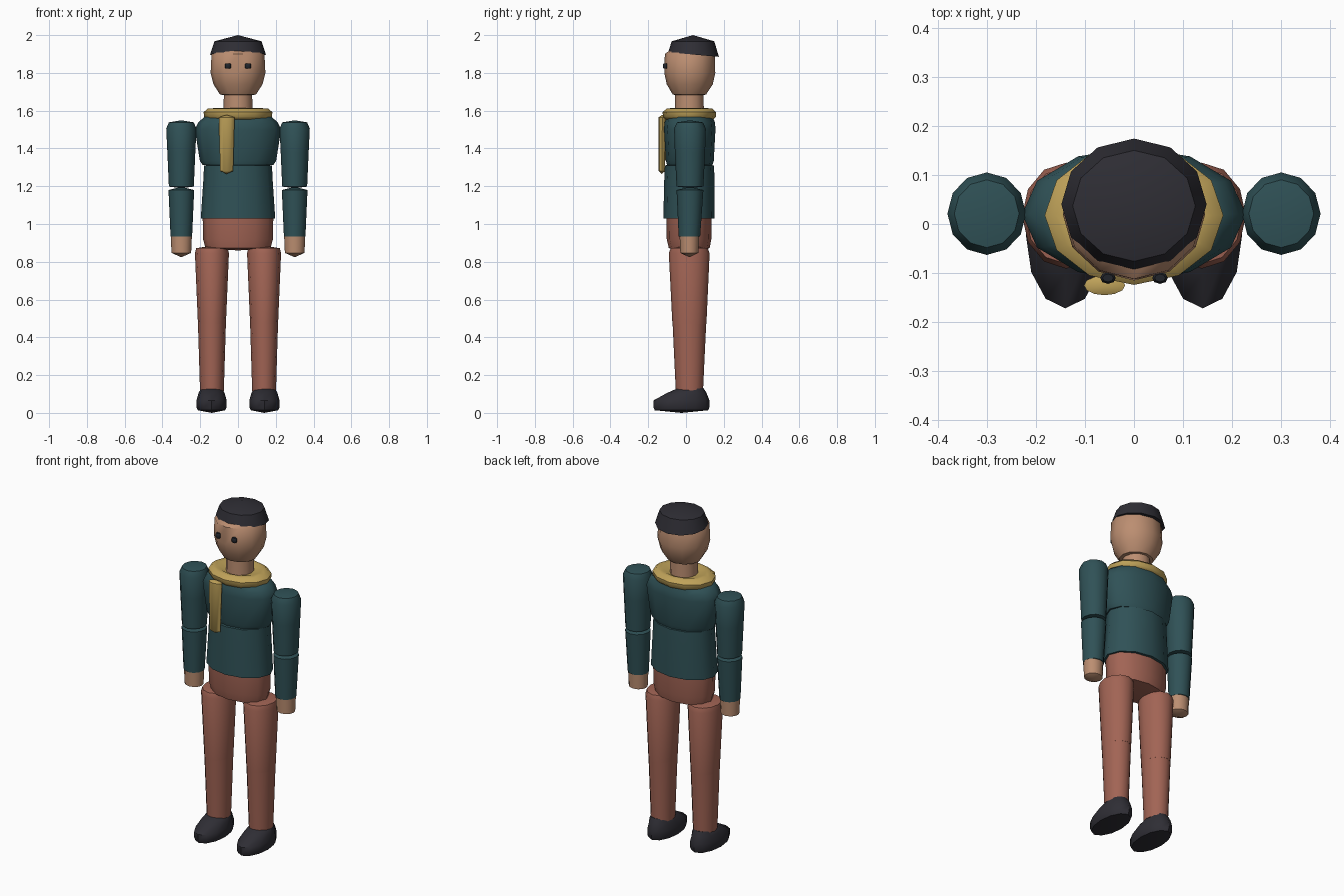
import bpy, bmesh, math


def material(name, rgb):
    m = bpy.data.materials.new(name)
    m.diffuse_color = (*rgb, 1)
    return m


SKIN = material("skin", (0.50, 0.27, 0.165))
TEAL = material("teal jacket", (0.029, 0.083, 0.094))
RUST = material("rust trousers", (0.36, 0.128, 0.09))
DARK = material("charcoal", (0.028, 0.027, 0.035))
GOLD = material("gold scarf", (0.52, 0.36, 0.10))
EYE = material("eye black", (0.015, 0.018, 0.024))


def loft(name, mat, cx, rings, low=None, high=None, n=12, tilt=0.0):
    """Skin ellipses (z, centre y, rx, ry); low / high are apex heights of the caps.
    tilt slopes the first ring along y."""
    bm = bmesh.new()
    loops = []
    for i, (z, cy, rx, ry) in enumerate(rings):
        loop = []
        for k in range(n):
            a = math.tau * k / n
            dy = ry * math.sin(a)
            loop.append(bm.verts.new((cx + rx * math.cos(a), cy + dy,
                                      z + (tilt * dy if i == 0 else 0))))
        loops.append(loop)
    for a, b in zip(loops, loops[1:]):
        for k in range(n):
            j = (k + 1) % n
            bm.faces.new((a[k], a[j], b[j], b[k]))
    for loop, ring, apex in ((loops[0], rings[0], low), (loops[-1], rings[-1], high)):
        if apex is None:
            bm.faces.new(loop)
        else:
            tip = bm.verts.new((cx, ring[1], apex))
            for k in range(n):
                bm.faces.new((loop[k], loop[(k + 1) % n], tip))
    bmesh.ops.recalc_face_normals(bm, faces=bm.faces)
    me = bpy.data.meshes.new(name)
    bm.to_mesh(me)
    bm.free()
    me.materials.append(mat)
    ob = bpy.data.objects.new(name, me)
    bpy.context.collection.objects.link(ob)
    bpy.ops.object.select_all(action='DESELECT')
    ob.select_set(True)
    bpy.context.view_layer.objects.active = ob
    bpy.ops.object.shade_smooth_by_angle(angle=math.radians(50))
    return ob


# Head, cap of hair and neck
loft("head", SKIN, 0, [(1.685, 0.018, 0.095, 0.088), (1.74, 0.02, 0.13, 0.122),
                       (1.80, 0.02, 0.145, 0.135), (1.90, 0.02, 0.14, 0.132),
                       (1.935, 0.035, 0.105, 0.1)], low=1.675)
loft("hair", DARK, 0, [(1.897, 0.04, 0.148, 0.134), (1.967, 0.037, 0.125, 0.113)],
     high=2.0, tilt=-0.09)
loft("neck", SKIN, 0, [(1.55, 0.018, 0.077, 0.077), (1.695, 0.018, 0.075, 0.075)])

# Scarf collar and hanging end
loft("scarf", GOLD, 0, [(1.553, 0.018, 0.165, 0.125), (1.568, 0.018, 0.18, 0.14),
                        (1.592, 0.018, 0.182, 0.142), (1.611, 0.018, 0.16, 0.12),
                        (1.613, 0.018, 0.13, 0.1), (1.60, 0.018, 0.08, 0.08)])
loft("scarf_end", GOLD, -0.06, [(1.28, -0.128, 0.034, 0.017), (1.565, -0.125, 0.042, 0.02)],
     low=1.265, high=1.578)

# Torso and hips
loft("chest", TEAL, 0, [(1.312, 0.02, 0.187, 0.12), (1.335, 0.02, 0.202, 0.127),
                        (1.50, 0.02, 0.228, 0.136), (1.535, 0.02, 0.212, 0.134),
                        (1.568, 0.02, 0.178, 0.122)])
loft("waist", TEAL, 0, [(1.03, 0.016, 0.197, 0.136), (1.24, 0.018, 0.183, 0.133),
                        (1.31, 0.018, 0.18, 0.13)], high=1.33)
loft("hips", RUST, 0, [(0.872, 0.017, 0.172, 0.108), (0.92, 0.016, 0.185, 0.118),
                       (1.04, 0.016, 0.187, 0.12)], low=0.86)

for side, s in (("left", 1), ("right", -1)):
    # Eyes
    loft(side + "_eye", EYE, s * 0.053, [(1.822, -0.11, 0.011, 0.008), (1.829, -0.11, 0.016, 0.012),
                                         (1.844, -0.11, 0.016, 0.012), (1.851, -0.11, 0.011, 0.008)], n=8)
    # Arms and hands
    x = s * 0.3
    loft(side + "_upper_arm", TEAL, x, [(1.198, 0.021, 0.066, 0.071), (1.38, 0.021, 0.074, 0.08),
                                        (1.505, 0.021, 0.08, 0.084), (1.538, 0.021, 0.066, 0.069)],
         low=1.19, high=1.549)
    loft(side + "_forearm", TEAL, x, [(0.934, 0.018, 0.057, 0.057), (1.18, 0.021, 0.068, 0.071)],
         high=1.197)
    loft(side + "_hand", SKIN, x, [(0.847, 0.018, 0.052, 0.048), (0.94, 0.018, 0.056, 0.052)], low=0.824)
    # Legs and shoes
    x = s * 0.138
    loft(side + "_thigh", RUST, x, [(0.47, 0.018, 0.074, 0.09), (0.845, 0.017, 0.09, 0.108),
                                    (0.872, 0.017, 0.083, 0.098)], high=0.885)
    loft(side + "_shin", RUST, x, [(0.115, 0.018, 0.063, 0.072), (0.475, 0.018, 0.074, 0.089)])
    loft(side + "_shoe", DARK, s * 0.14, [(0.014, -0.024, 0.072, 0.142), (0.03, -0.024, 0.08, 0.148),
                                          (0.066, -0.024, 0.08, 0.148), (0.105, 0.004, 0.069, 0.105),
                                          (0.131, 0.025, 0.055, 0.068)], low=0.0, high=0.137)
